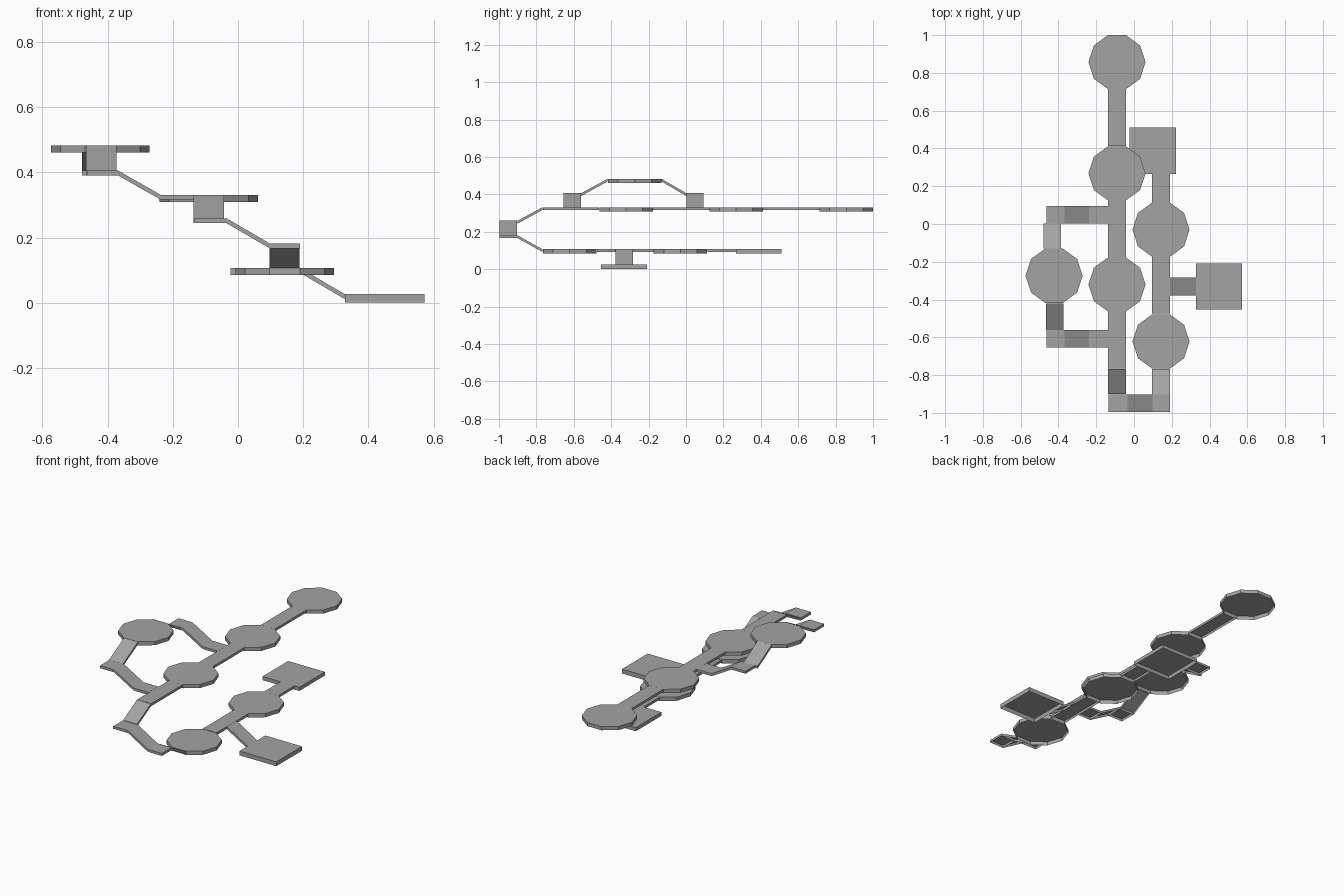
import bpy, math
from mathutils import Vector

cube = bpy.data.objects.get("Cube")
if cube:
    bpy.data.objects.remove(cube, do_unlink=True)

gray = bpy.data.materials.new("plain gray")
gray.use_nodes = True
tint = (0.37, 0.37, 0.37, 1)
gray.diffuse_color = tint
gray.node_tree.nodes["Principled BSDF"].inputs["Base Color"].default_value = tint

WIDTH = 0.093
THIN, THICK = 0.015, 0.022
HIGH, MAIN, LOW, GROUND = 0.483, 0.331, 0.107, 0.026


def shell(name, outline, depth):
    """Top face with skirt walls, open underneath."""
    n = len(outline)
    top = [Vector(p) for p in outline]
    low = [p - Vector((0, 0, depth)) for p in top]
    faces = [tuple(range(n))]
    faces += [(i, i + n, (i + 1) % n + n, (i + 1) % n) for i in range(n)]
    mesh = bpy.data.meshes.new(name)
    mesh.from_pydata(top + low, [], faces)
    mesh.materials.append(gray)
    obj = bpy.data.objects.new(name, mesh)
    bpy.context.collection.objects.link(obj)


def room(name, x, y, z, radius=0.151):
    """Ten-sided platform."""
    turns = [math.tau * i / 10 for i in range(10)]
    shell(name, [(x + radius * math.cos(t), y + radius * math.sin(t), z)
                 for t in turns], THICK)


def strip(name, start, end, width=WIDTH, depth=THIN):
    """Straight walkway or ramp between two points on its centre line."""
    a, b = Vector(start), Vector(end)
    along = (b - a).to_2d().normalized()
    side = Vector((-along.y, along.x, 0)) * width / 2
    shell(name, [a - side, b - side, b + side, a + side], depth)


# Upper row of platforms and walkways
UX = -0.09
for label, y in (("back", 0.857), ("middle", 0.268), ("front", -0.32)):
    room("upper_platform_" + label, UX, y, MAIN)
for label, y0, y1 in (("back", 0.714, 0.412), ("middle", 0.125, -0.177),
                      ("front", -0.464, -0.765)):
    strip("upper_walkway_" + label, (UX, y0, MAIN), (UX, y1, MAIN))

# Winding descent to the lower row
LX = 0.143
strip("descent_ramp_upper", (UX, -0.768, MAIN), (UX, -0.9, 0.259))
strip("descent_landing_upper", (-0.135, -0.95, 0.259), (-0.035, -0.95, 0.259))
strip("descent_ramp_middle", (-0.035, -0.95, 0.259), (0.097, -0.95, 0.182))
strip("descent_landing_lower", (0.097, -0.95, 0.182), (0.19, -0.95, 0.182))
strip("descent_ramp_lower", (LX, -0.903, 0.182), (LX, -0.768, LOW))

# Lower row of platforms and walkways
for label, y in (("back", -0.03), ("front", -0.622)):
    room("lower_platform_" + label, LX, y, LOW)
strip("lower_walkway_back", (LX, 0.114, LOW), (LX, 0.266, LOW))
strip("lower_walkway_front", (LX, -0.173, LOW), (LX, -0.475, LOW))

# Square platforms with the side ramp
strip("square_platform_back", (0.1, 0.266, LOW), (0.1, 0.51, LOW), 0.245, THICK)
strip("side_ramp", (0.19, -0.331, LOW), (0.328, -0.331, GROUND))
strip("square_platform_side", (0.328, -0.331, GROUND),
      (0.573, -0.331, GROUND), 0.245, 0.026)

# High platform reached by two stepped branches
room("high_platform", -0.423, -0.274, HIGH)
for label, y, inner, rim, x in (("front", -0.608, -0.561, -0.42, -0.42),
                                ("back", 0.048, 0.002, -0.13, -0.433)):
    strip("branch_walkway_" + label, (-0.137, y, MAIN), (-0.237, y, MAIN))
    strip("branch_ramp_" + label, (-0.237, y, MAIN), (-0.369, y, 0.406))
    strip("branch_landing_" + label, (-0.369, y, 0.406), (-0.463, y, 0.406))
    strip("high_ramp_" + label, (x, inner, 0.406), (x, rim, HIGH))
